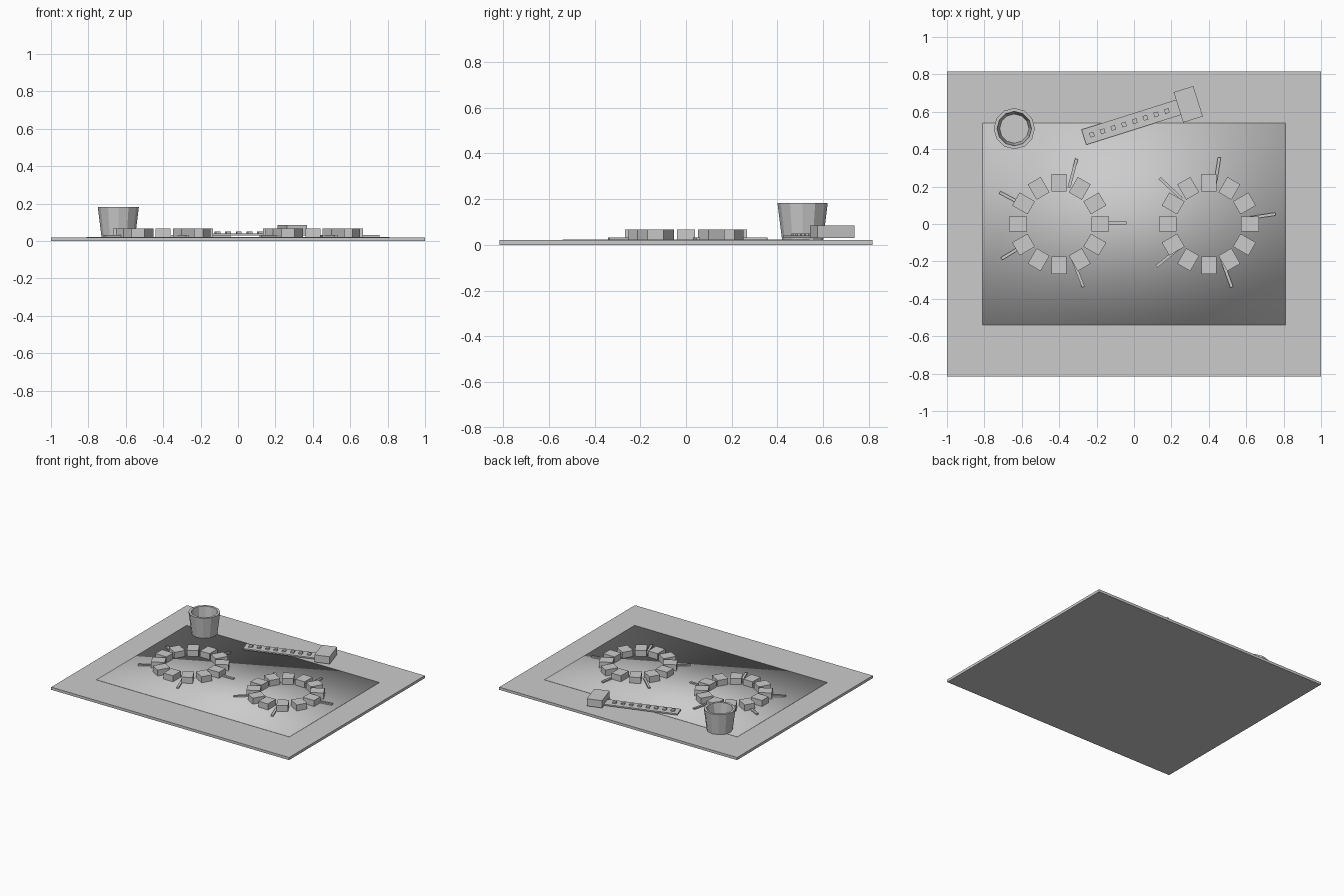
import bpy, bmesh, math
from mathutils import Matrix

if "Cube" in bpy.data.objects:
    bpy.data.objects.remove(bpy.data.objects["Cube"])

grey = bpy.data.materials.new("light_grey")
grey.diffuse_color = (0.6, 0.6, 0.6, 1)
grey.use_nodes = True
grey.node_tree.nodes["Principled BSDF"].inputs["Base Color"].default_value = grey.diffuse_color


def finish(name, bm, smooth=False):
    me = bpy.data.meshes.new(name)
    bmesh.ops.recalc_face_normals(bm, faces=bm.faces)
    bm.to_mesh(me)
    bm.free()
    me.materials.append(grey)
    for p in me.polygons:
        p.use_smooth = smooth
    ob = bpy.data.objects.new(name, me)
    bpy.context.collection.objects.link(ob)
    return ob


def box(name, x, y, z0, z1, sx, sy, angle=0, smooth=False):
    bm = bmesh.new()
    m = (Matrix.Translation((x, y, (z0 + z1) / 2)) @ Matrix.Rotation(angle, 4, 'Z')
         @ Matrix.Diagonal((sx, sy, z1 - z0, 1)))
    bmesh.ops.create_cube(bm, size=1, matrix=m)
    return finish(name, bm, smooth)


# board and thin mat
box("board", 0, 0, 0, 0.02, 2, 1.63)
box("mat", 0, 0, 0.019, 0.0225, 1.62, 1.08, smooth=True)

# two rings of blocks with flat sticks pointing outward
rings = [("left", -0.4, (1, 75, 152, 211, 291)), ("right", 0.4, (8.5, 81, 137, 219, 290))]
for side, cx, sticks in rings:
    for i in range(12):
        a = i * math.pi / 6
        box(f"{side}_block_{i}", cx + 0.22 * math.cos(a), 0.22 * math.sin(a),
            0.022, 0.068, 0.095, 0.08, a)
    for i, d in enumerate(sticks):
        a = math.radians(d)
        box(f"{side}_stick_{i}", cx + 0.28 * math.cos(a), 0.28 * math.sin(a),
            0.022, 0.032, 0.16, 0.016, a)

# open tapered cup
bm = bmesh.new()
rows = []
for r, z in ((0.09, 0.022), (0.11, 0.183), (0.092, 0.183), (0.078, 0.035)):
    rows.append([bm.verts.new((-0.64 + r * math.cos(k * math.pi / 6),
                               0.51 + r * math.sin(k * math.pi / 6), z)) for k in range(12)])
for a, b in zip(rows, rows[1:]):
    for k in range(12):
        j = (k + 1) % 12
        bm.faces.new((a[k], a[j], b[j], b[k]))
bm.faces.new(rows[0][::-1])
bm.faces.new(rows[3])
finish("cup", bm)

# studded strip with a block head
t = math.radians(17.5)
c, s = math.cos(t), math.sin(t)
hx, hy = 0.29, 0.64
box("head", hx, hy, 0.03, 0.085, 0.11, 0.17, t)
box("strip", hx - 0.30 * c, hy - 0.30 * s, 0.03, 0.04, 0.57, 0.085, t)
for i in range(8):
    d = 0.12 + i * 0.06
    box(f"stud_{i}", hx - d * c, hy - d * s, 0.039, 0.05, 0.025, 0.025, t)
